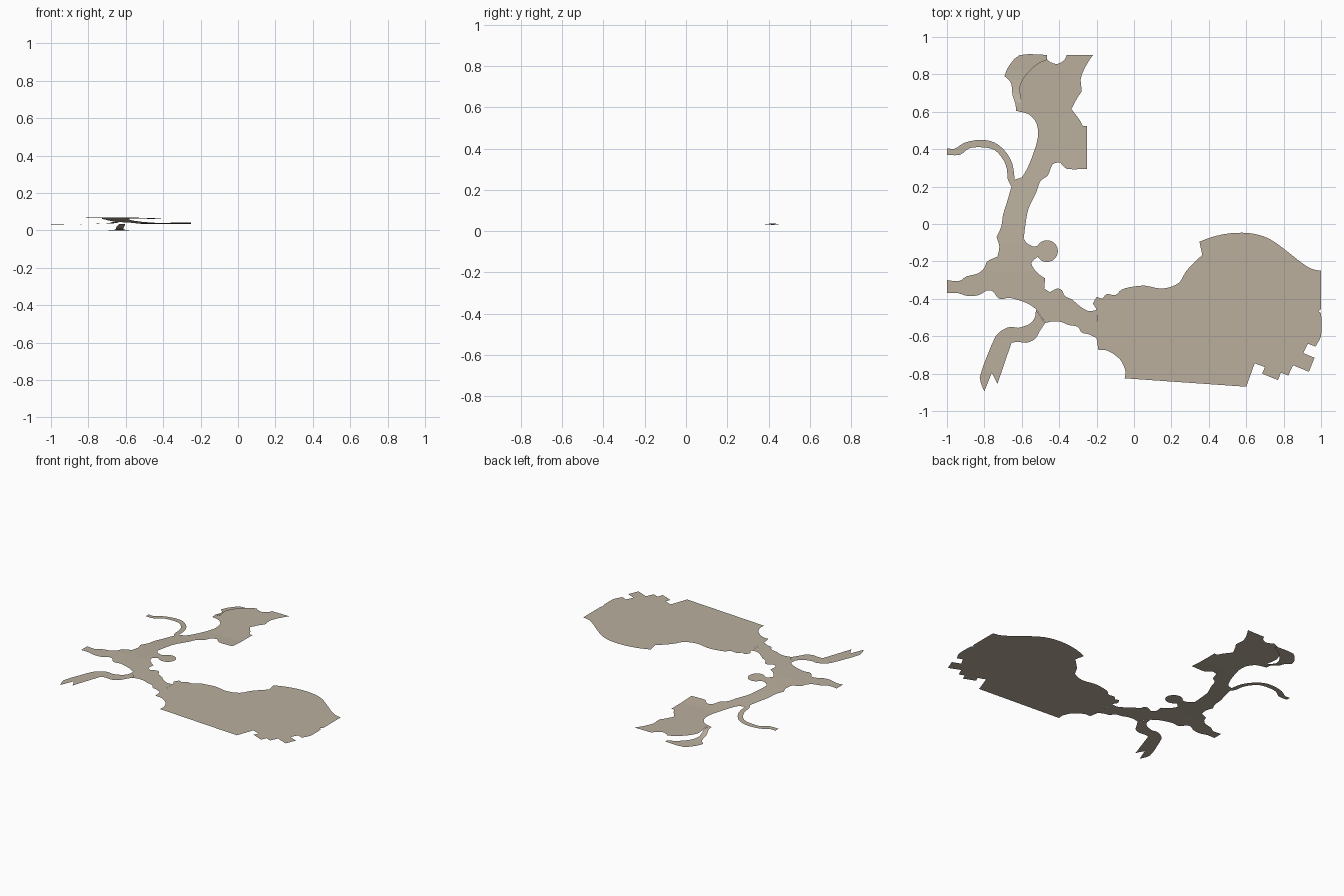
import bpy, bmesh, math
from mathutils import Vector

ground = bpy.data.materials.new("pale earth")
ground.diffuse_color = (0.49, 0.43, 0.34, 1)


def ramp(table, t):
    """Piecewise-linear height lookup."""
    if t <= table[0][0]:
        return table[0][1]
    for (a, za), (b, zb) in zip(table, table[1:]):
        if t <= b:
            return za + (zb - za) * (t - a) / (b - a)
    return table[-1][1]


def rounded(points, steps=3):
    """Round gentle bends of an outline, keep sharp corners."""
    pts = [Vector(p) for p in points]
    n = len(pts)
    tang = []
    for i, p in enumerate(pts):
        a, b = p - pts[i - 1], pts[(i + 1) % n] - p
        if a.angle(b) < math.radians(55):
            tang.append((a.normalized() + b.normalized()).normalized() * min(a.length, b.length))
        else:
            tang.append(Vector((0, 0)))
    out = []
    for i in range(n):
        j = (i + 1) % n
        for k in range(steps):
            t = k / steps
            out.append(pts[i] * (2*t**3 - 3*t**2 + 1) + tang[i] * (t**3 - 2*t**2 + t)
                       + pts[j] * (3*t**2 - 2*t**3) + tang[j] * (t**3 - t**2))
    return out


def sheet(name, points, height, cuts=(), smooth=True):
    """Flat outline, sliced along y, then lifted to the terrain height."""
    bm = bmesh.new()
    outline = rounded(points) if smooth else points
    face = bm.faces.new([bm.verts.new((p[0], p[1], 0)) for p in outline])
    face.normal_update()
    if face.normal.z < 0:
        face.normal_flip()
    bmesh.ops.triangulate(bm, faces=bm.faces[:])
    for y in cuts:
        bmesh.ops.bisect_plane(bm, geom=bm.verts[:] + bm.edges[:] + bm.faces[:],
                               plane_co=(0, y, 0), plane_no=(0, 1, 0))
    bmesh.ops.triangulate(bm, faces=bm.faces[:])
    for v in bm.verts:
        v.co.z = height(v.co.x, v.co.y)
    me = bpy.data.meshes.new(name)
    bm.to_mesh(me)
    bm.free()
    me.materials.append(ground)
    ob = bpy.data.objects.new(name, me)
    bpy.context.collection.objects.link(ob)
    return ob


SLOPE = [(-0.25, 0.068), (-0.1, 0.063), (0, 0.058), (0.2, 0.046), (0.4, 0.036), (0.6, 0.035)]
LEDGE = [(0.62, 0.035), (0.65, 0.033), (0.69, 0.018), (0.72, 0.009), (0.77, 0.002), (0.82, 0)]
CUTS = [t for t, z in SLOPE]


def slope(x, y):
    return ramp(SLOPE, y)


# wide level field
sheet("field", [
    (-0.2, -0.46), (-0.22, -0.425), (-0.2, -0.39), (-0.17, -0.4), (-0.145, -0.375), (-0.1, -0.38),
    (-0.065, -0.35), (-0.005, -0.335), (0.06, -0.33), (0.14, -0.345), (0.2, -0.335), (0.245, -0.31),
    (0.28, -0.25), (0.365, -0.165), (0.35, -0.095), (0.415, -0.07), (0.51, -0.05), (0.61, -0.048),
    (0.69, -0.065), (0.75, -0.095), (0.83, -0.155), (0.9, -0.21), (0.95, -0.24), (1, -0.25),
    (1, -0.455), (0.985, -0.465), (1, -0.48), (1, -0.6), (0.97, -0.655), (0.93, -0.64),
    (0.905, -0.69), (0.965, -0.715), (0.935, -0.79), (0.85, -0.755), (0.825, -0.81),
    (0.785, -0.795), (0.77, -0.835), (0.685, -0.8), (0.7, -0.765), (0.645, -0.745), (0.6, -0.87),
    (-0.05, -0.825), (-0.045, -0.79), (-0.07, -0.73), (-0.11, -0.695), (-0.15, -0.675),
    (-0.19, -0.675), (-0.2, -0.61)], lambda x, y: 0.068)

# junction with the short western spur
sheet("crossroads", [
    (-0.2, -0.46), (-0.2, -0.61), (-0.24, -0.59), (-0.28, -0.58), (-0.3, -0.55), (-0.35, -0.54),
    (-0.385, -0.525), (-0.43, -0.52), (-0.475, -0.53), (-0.525, -0.455), (-0.58, -0.42),
    (-0.665, -0.395), (-0.72, -0.4), (-0.755, -0.36), (-0.785, -0.355), (-0.83, -0.38),
    (-0.89, -0.385), (-0.94, -0.37), (-1, -0.37), (-1, -0.3), (-0.935, -0.305), (-0.895, -0.28),
    (-0.835, -0.265), (-0.8, -0.235), (-0.785, -0.2), (-0.73, -0.175), (-0.72, -0.12),
    (-0.735, -0.07), (-0.59, -0.08), (-0.575, -0.1), (-0.54, -0.12), (-0.515, -0.117),
    (-0.515, -0.175), (-0.535, -0.19), (-0.55, -0.21), (-0.535, -0.24), (-0.5, -0.275),
    (-0.475, -0.29), (-0.48, -0.345), (-0.45, -0.365), (-0.41, -0.345), (-0.385, -0.355),
    (-0.37, -0.385), (-0.33, -0.405), (-0.295, -0.435), (-0.245, -0.465)], slope, CUTS)

# round clearing beside the crossroads, open towards the neck
sheet("round_clearing", [
    (-0.465 + 0.058 * math.cos(a), -0.145 + 0.058 * math.sin(a))
    for a in [math.radians(-150 + 300 * i / 24) for i in range(25)]], slope, CUTS, False)

# forked southern trail
sheet("south_trail", [
    (-0.525, -0.455), (-0.53, -0.5), (-0.56, -0.535), (-0.62, -0.555), (-0.66, -0.55),
    (-0.7, -0.565), (-0.74, -0.6), (-0.825, -0.82), (-0.8, -0.895), (-0.76, -0.795),
    (-0.73, -0.855), (-0.655, -0.635), (-0.62, -0.63), (-0.575, -0.635), (-0.53, -0.615),
    (-0.505, -0.575), (-0.475, -0.53)], slope)

# descending northern road and yard
sheet("north_road", [
    (-0.735, -0.07), (-0.71, -0.015), (-0.7, 0.05), (-0.675, 0.13), (-0.655, 0.2),
    (-0.64, 0.235), (-0.6, 0.25), (-0.56, 0.32), (-0.515, 0.455), (-0.52, 0.535), (-0.56, 0.585),
    (-0.61, 0.6), (-0.603, 0.65), (-0.61, 0.69), (-0.612, 0.735), (-0.585, 0.79), (-0.52, 0.855),
    (-0.465, 0.88), (-0.455, 0.87), (-0.41, 0.855), (-0.37, 0.88), (-0.36, 0.903), (-0.22, 0.903),
    (-0.26, 0.84), (-0.285, 0.775), (-0.28, 0.71), (-0.3, 0.68), (-0.335, 0.615), (-0.29, 0.555),
    (-0.275, 0.525), (-0.25, 0.525), (-0.25, 0.295), (-0.36, 0.295), (-0.395, 0.33),
    (-0.435, 0.32), (-0.46, 0.26), (-0.5, 0.23), (-0.52, 0.175), (-0.565, 0.08), (-0.58, 0),
    (-0.59, -0.08)], slope, CUTS)

# narrow curved western path
sheet("west_path", [
    (-1, 0.37), (-0.93, 0.37), (-0.88, 0.405), (-0.81, 0.41), (-0.745, 0.395), (-0.7, 0.345),
    (-0.68, 0.295), (-0.675, 0.24), (-0.655, 0.2), (-0.64, 0.235), (-0.65, 0.32), (-0.685, 0.385),
    (-0.745, 0.435), (-0.82, 0.45), (-0.905, 0.435), (-0.96, 0.402), (-1, 0.405)],
    lambda x, y: slope(x, y) - 0.006 * min(1, max(0, (-0.75 - x) / 0.2)), CUTS)

# sunken ledge curling down beneath the yard
sheet("lower_ledge", [
    (-0.61, 0.6), (-0.63, 0.605), (-0.635, 0.645), (-0.65, 0.69), (-0.658, 0.755), (-0.692, 0.79),
    (-0.675, 0.835), (-0.612, 0.903), (-0.465, 0.903), (-0.465, 0.88), (-0.52, 0.855),
    (-0.585, 0.79), (-0.612, 0.735), (-0.61, 0.69), (-0.603, 0.65)],
    lambda x, y: ramp(LEDGE, y), [t for t, z in LEDGE])
